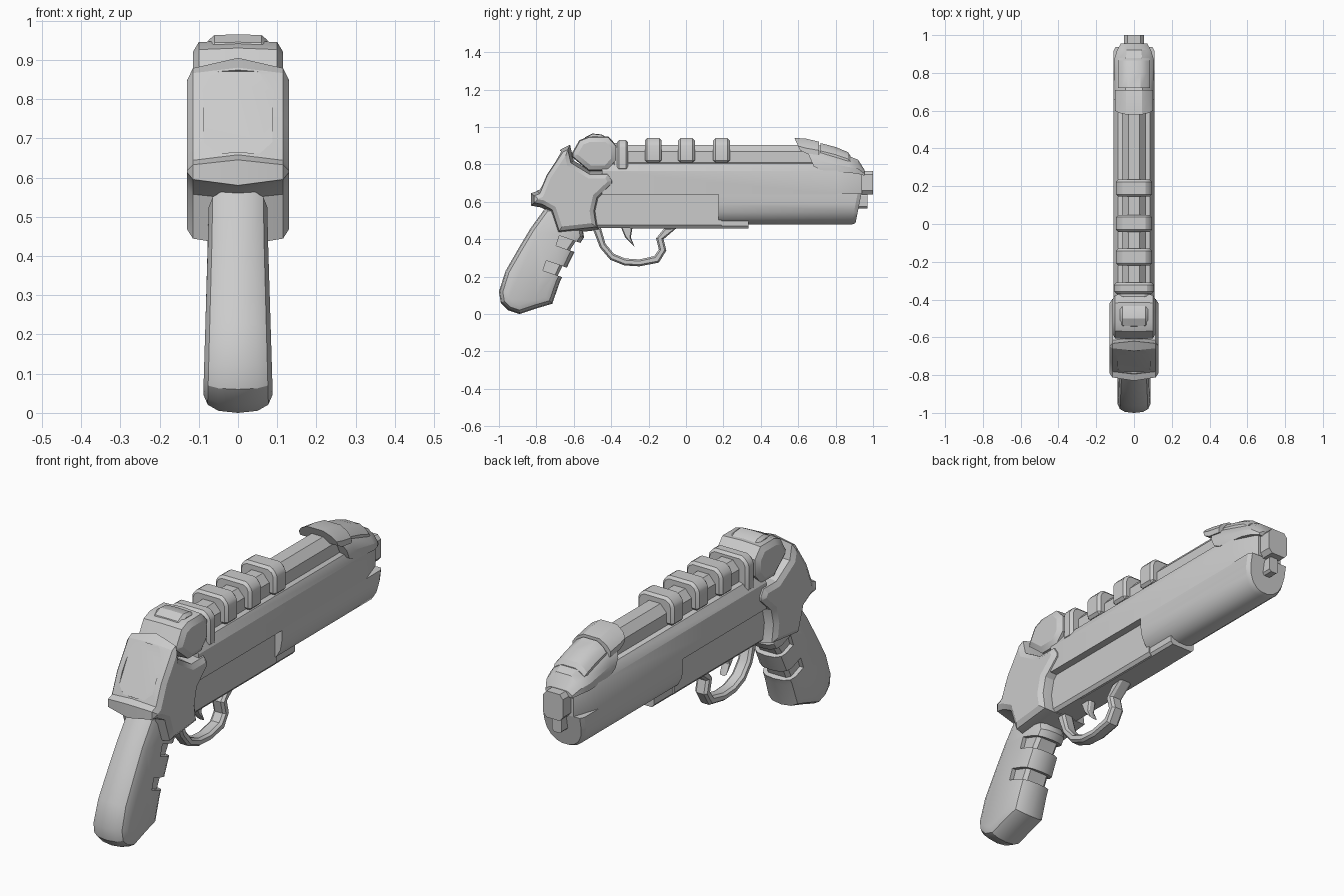
import bpy, bmesh, math
from mathutils import Vector

if "Cube" in bpy.data.objects:
    bpy.data.objects.remove(bpy.data.objects["Cube"])

# One plain grey for the whole model
GREY = (0.6, 0.6, 0.6, 1)
grey = bpy.data.materials.new("plain_grey")
grey.use_nodes = True
grey.diffuse_color = GREY
grey.node_tree.nodes["Principled BSDF"].inputs["Base Color"].default_value = GREY


def skin(name, rings):
    """Closed solid bridging equal rings of points, capped at both ends."""
    bm = bmesh.new()
    loops = [[bm.verts.new(p) for p in ring] for ring in rings]
    n = len(loops[0])
    for a, b in zip(loops, loops[1:]):
        for i in range(n):
            j = (i + 1) % n
            bm.faces.new((a[i], a[j], b[j], b[i]))
    bm.faces.new(loops[0])
    bm.faces.new(loops[-1])
    bmesh.ops.recalc_face_normals(bm, faces=bm.faces)
    mesh = bpy.data.meshes.new(name)
    bm.to_mesh(mesh)
    bm.free()
    mesh.materials.append(grey)
    ob = bpy.data.objects.new(name, mesh)
    bpy.context.collection.objects.link(ob)
    return ob


def inset(pts, d):
    """Move every side of a closed outline inward by d."""
    n = len(pts)
    area = sum(pts[i][0] * pts[(i + 1) % n][1] - pts[(i + 1) % n][0] * pts[i][1] for i in range(n))
    s = 1 if area > 0 else -1
    out = []
    for i in range(n):
        p = Vector(pts[i])
        e = (p - Vector(pts[i - 1])).normalized()
        f = (Vector(pts[(i + 1) % n]) - p).normalized()
        m = Vector((-e.y - f.y, e.x + f.x)).normalized() * s
        c = max(0.6, m.dot(Vector((-e.y, e.x)) * s))
        out.append(p + m * d / c)
    return out


def prism(name, pts, layers):
    """Side outline (y, z) spread across x; layers are (half width, inset), outermost first."""
    both = layers + [(-x, d) for x, d in reversed(layers) if x > 0]
    return skin(name, [[(x, p[0], p[1]) for p in inset(pts, d)] for x, d in both])


def tube(name, sections):
    """Sections (y, half outline of (x, z)) mirrored across x and joined along y."""
    rings = []
    for y, half in sections:
        full = list(half) + [(-x, z) for x, z in reversed(half)]
        rings.append([(x, y, z) for x, z in full])
    return skin(name, rings)


def apply(ob, kind, **settings):
    mod = ob.modifiers.new(kind.lower(), kind)
    for key, value in settings.items():
        setattr(mod, key, value)
    bpy.context.view_layer.objects.active = ob
    bpy.ops.object.modifier_apply(modifier=mod.name)


def bevel(ob, width):
    apply(ob, 'BEVEL', width=width, segments=1, limit_method='ANGLE', angle_limit=0.6)


def cut(ob, cutter):
    apply(ob, 'BOOLEAN', object=cutter, operation='DIFFERENCE', solver='EXACT')
    bpy.data.objects.remove(cutter)


def place(ob, y, z, angle):
    ob.location = (0, y, z)
    ob.rotation_euler = (angle, 0, 0)
    bpy.context.view_layer.update()
    return ob


# Grip with two finger grooves around a narrower core
grip_side = [(-.56, .5), (-.62, .57), (-.75, .57), (-.83, .46), (-.89, .36), (-.965, .23),
             (-1, .12), (-.99, .06), (-.95, .02), (-.89, 0), (-.8, .03), (-.715, .055),
             (-.675, .17), (-.595, .335), (-.545, .41)]
grip = prism("grip", grip_side, [(.09, .045), (.078, .02), (.05, .005), (0, 0)])
core = prism("grip_core", grip_side, [(.068, .04), (.05, .025), (0, .025)])
for y, z in ((-.685, .235), (-.615, .368)):
    block = [(.15, .028), (.15, -.028)]
    cut(grip, place(tube("groove_cutter", [(-.075, block), (.075, block)]), y, z, -.33))
for part in (grip, core):
    for v in part.data.vertices:
        v.co.x *= 1 - .17 * min(1, v.co.z / .5)

# Rear shell with a sunken panel in its back
shell = prism("rear_shell", [
    (-.62, .905), (-.67, .88), (-.757, .75), (-.795, .658), (-.83, .645), (-.83, .58),
    (-.775, .57), (-.73, .545), (-.69, .425), (-.46, .45), (-.475, .55), (-.46, .615),
    (-.38, .69), (-.38, .72), (-.41, .765), (-.51, .765), (-.6, .82)],
    [(.13, .04), (.115, .018), (0, 0)])
panel = [(.05, .12), (.088, .085), (.088, -.085), (.055, -.12)]
cut(shell, place(tube("panel_cutter", [(-.06, panel), (0, panel)]), -.725, .765, -.51))

# Round hammer housing and the hump on it
prism("hammer_housing", [(-.61, .86), (-.57, .93), (-.52, .95), (-.415, .95), (-.37, .9),
                         (-.37, .82), (-.42, .765), (-.52, .765), (-.61, .84)],
      [(.115, .03), (.1, .005), (0, 0)])
prism("hammer_hump", [(-.56, .9), (-.54, .945), (-.5, .965), (-.45, .96), (-.41, .935), (-.4, .86)],
      [(.075, .014), (.06, .002), (0, 0)])

# Upper slide, tapering towards the muzzle
slide = [(.062, .81), (.085, .805), (.108, .765), (.108, .64)]
nose = [(.04, .775), (.055, .77), (.065, .75), (.065, .645)]
tube("slide", [(-.45, slide), (.81, slide), (.94, nose)])

# Rail tube on the slide, with its bands
rail = [(.03, .905), (.063, .868), (.063, .79)]
tube("rail", [(-.36, rail), (.7, rail)])


def band(name, y, half_length, half_width, top, bottom):
    half = [(half_width - .035, top), (half_width - .01, top - .015),
            (half_width, top - .04), (half_width, bottom)]
    bevel(tube(name, [(y - half_length, half), (y + half_length, half)]), .012)


for i, y in enumerate((-.175, .003, .19)):
    band("rail_band_%d" % (i + 1), y, .045, .095, .94, .81)
band("rear_collar", -.34, .03, .105, .93, .765)
band("rear_collar_step", -.375, .02, .09, .915, .765)


# Front sight cap: an arch sloping to the muzzle, with two raised plates
def arch(width, top, bottom):
    return [(width * .42, top), (width * .8, top - (top - bottom) * .3),
            (width, top - (top - bottom) * .65), (width, bottom)]


cap = tube("front_cap", [(.62, arch(.108, .915, .79)), (.72, arch(.108, .9, .77)),
                         (.87, arch(.105, .845, .755)), (.92, arch(.09, .825, .75)),
                         (.955, arch(.07, .77, .74))])
rear_plate = tube("front_cap_rear_plate", [(.585, arch(.1, .942, .875)), (.64, arch(.1, .938, .86)),
                                           (.71, arch(.1, .922, .85))])
tube("front_cap_front_plate", [(.72, arch(.085, .914, .85)), (.8, arch(.085, .893, .83)),
                               (.865, arch(.085, .866, .81)), (.88, arch(.08, .845, .8))])
for part, start in ((cap, .63), (rear_plate, .6)):
    for v in part.data.vertices:
        if v.co.y < start:
            v.co.y += (.93 - v.co.z) * .45

# Muzzle and the peg under it
muzzle = [(.035, .765), (.052, .745), (.052, .66), (.035, .64)]
tube("muzzle", [(.8, muzzle), (1, muzzle)])
peg = [(.015, .645), (.025, .63), (.025, .575), (.015, .565)]
tube("muzzle_peg", [(.88, peg), (.97, peg)])

# Rounded forearm under the slide, with a raked front end
forearm_half = [(.108, .645), (.108, .59), (.1, .545), (.08, .51), (.05, .487), (.02, .478)]
front_half = [(x * .9, .645 - (.645 - z) * .95) for x, z in forearm_half]
forearm = tube("forearm", [(.175, forearm_half), (.885, forearm_half), (.905, front_half)])
for v in forearm.data.vertices:
    if v.co.y > .8:
        v.co.y += (v.co.z - .48) * .2

# Narrow lower receiver and its belly plate
receiver = [(.072, .65), (.072, .475), (.06, .46)]
tube("lower_receiver", [(-.6, receiver), (.19, receiver)])
belly = [(.065, .5), (.065, .47), (.055, .457)]
tube("belly_plate", [(-.3, belly), (.335, belly)])

# Trigger guard loop and trigger
prism("trigger_guard", [
    (-.5, .46), (-.46, .355), (-.405, .29), (-.33, .26), (-.25, .255), (-.145, .275),
    (-.105, .34), (-.12, .4), (-.05, .46), (-.115, .46), (-.16, .405), (-.145, .345),
    (-.17, .31), (-.25, .292), (-.325, .297), (-.385, .322), (-.43, .375), (-.455, .46)],
    [(.032, .009), (.02, 0)])
prism("trigger", [(-.35, .47), (-.325, .41), (-.275, .36), (-.295, .41), (-.285, .47)],
      [(.018, .005), (.01, 0)])

# Smooth the gentle curves, keep the hard edges
for ob in bpy.data.objects:
    if ob.type == 'MESH':
        ob.select_set(True)
bpy.context.view_layer.objects.active = grip
bpy.ops.object.shade_smooth_by_angle(angle=math.radians(28))
